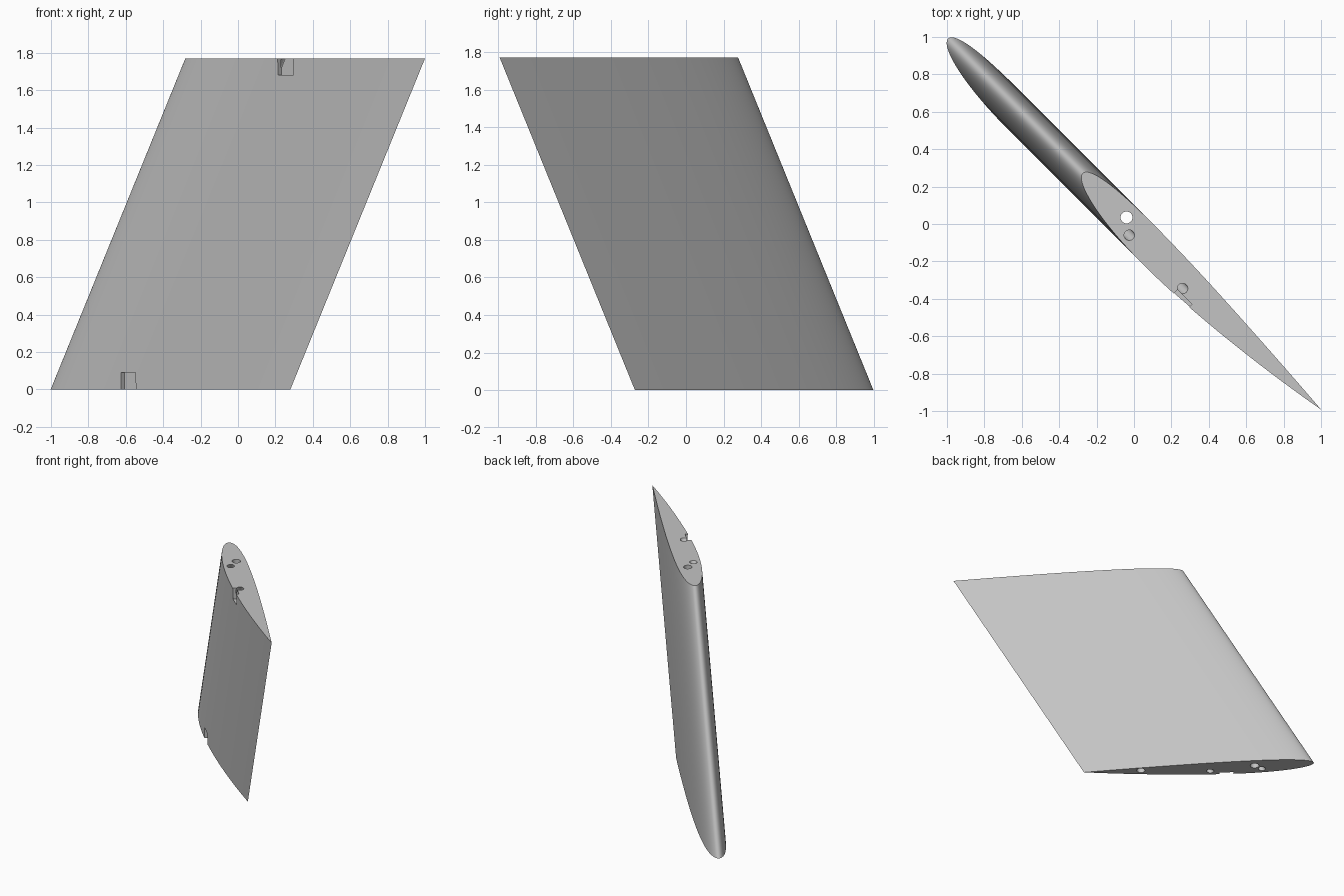
import bpy, bmesh, math
from mathutils import Vector, Matrix

if "Cube" in bpy.data.objects:
    bpy.data.objects.remove(bpy.data.objects["Cube"], do_unlink=True)

HEIGHT = 1.77
SWEEP = Vector((0.72, -0.72, HEIGHT))
LEAD = Vector((-0.994, 0.991, 0))
TRAIL = Vector((0.28, -0.272, 0))
CHORD = TRAIL - LEAD
LENGTH = CHORD.length
BULGE = Vector((CHORD.y, -CHORD.x, 0)).normalized()   # towards the front right

grey = bpy.data.materials.new("plain grey")
grey.use_nodes = True
colour = (0.55, 0.55, 0.55, 1)
grey.diffuse_color = colour
grey.node_tree.nodes["Principled BSDF"].inputs["Base Color"].default_value = colour


def make_object(name, bm):
    bmesh.ops.recalc_face_normals(bm, faces=bm.faces)
    mesh = bpy.data.meshes.new(name)
    bm.to_mesh(mesh)
    bm.free()
    mesh.materials.append(grey)
    obj = bpy.data.objects.new(name, mesh)
    bpy.context.collection.objects.link(obj)
    return obj


def sweep_outline(name, points, path):
    bm = bmesh.new()
    face = bm.faces.new([bm.verts.new(p) for p in points])
    result = bmesh.ops.extrude_face_region(bm, geom=[face], use_keep_orig=True)
    verts = [v for v in result["geom"] if isinstance(v, bmesh.types.BMVert)]
    bmesh.ops.translate(bm, verts=verts, vec=path)
    return make_object(name, bm)


def foil_point(t, side):
    # Cambered wing section: t runs from nose to tail
    half = 0.53 * (0.2969 * math.sqrt(t) - 0.126 * t - 0.3516 * t**2
                   + 0.2843 * t**3 - 0.1036 * t**4)
    m, p = 0.014, 0.4
    if t < p:
        camber = m / p**2 * (2 * p * t - t * t)
    else:
        camber = m / (1 - p)**2 * (1 - 2 * p + 2 * p * t - t * t)
    return LEAD + CHORD * t + BULGE * LENGTH * (camber + side * half)


# Swept wing body
STEPS = 48
spacing = [(1 - math.cos(math.pi * i / STEPS)) / 2 for i in range(STEPS + 1)]
outline = [foil_point(t, 1) for t in spacing]
outline += [foil_point(t, -1) for t in reversed(spacing[1:-1])]
wing = sweep_outline("wing", outline, SWEEP)


def tube(name, x, y, radius, start, path):
    # Round channel; x and y give its centre at height zero
    ring = [Vector((x + radius * math.cos(a), y + radius * math.sin(a), 0)) + start
            for a in (math.tau * i / 32 for i in range(32))]
    return sweep_outline(name, ring, path)


def pocket(name, t, z):
    # Shallow rectangular pocket in the bulging side
    along = CHORD.normalized()
    centre = foil_point(t, 1) + SWEEP * (z / HEIGHT)
    rotation = Matrix((along, BULGE, (0, 0, 1))).transposed().to_4x4()
    bm = bmesh.new()
    bmesh.ops.create_cube(bm, size=1)
    bmesh.ops.scale(bm, vec=(0.11, 0.05, 0.18), verts=bm.verts)
    bmesh.ops.transform(bm, matrix=Matrix.Translation(centre) @ rotation, verts=bm.verts)
    return make_object(name, bm)


# Spar channels, straight hole, blind socket and end pockets
below = SWEEP * -0.02
down = Vector((0, 0, -0.1))
cutters = [
    tube("nose_spar_channel", -0.745, 0.66, 0.028, below, SWEEP * 1.04),
    tube("middle_spar_channel", -0.46, 0.375, 0.028, below, SWEEP * 1.04),
    tube("straight_hole", -0.04, 0.035, 0.032, down, Vector((0, 0, HEIGHT + 0.2))),
    tube("blind_socket", -0.67, 0.66, 0.034, down, Vector((0, 0, 0.25))),
    pocket("upper_pocket", 0.475, HEIGHT),
    pocket("lower_pocket", 0.385, 0),
]

bpy.context.view_layer.objects.active = wing
for cutter in cutters:
    cut = wing.modifiers.new(cutter.name, 'BOOLEAN')
    cut.operation = 'DIFFERENCE'
    cut.solver = 'EXACT'
    cut.object = cutter
    bpy.ops.object.modifier_apply(modifier=cut.name)
    bpy.data.objects.remove(cutter, do_unlink=True)

# Smooth skin with crisp ends and tail edge
for obj in bpy.context.selected_objects:
    obj.select_set(False)
wing.select_set(True)
bpy.ops.object.shade_smooth_by_angle(angle=math.radians(30))
